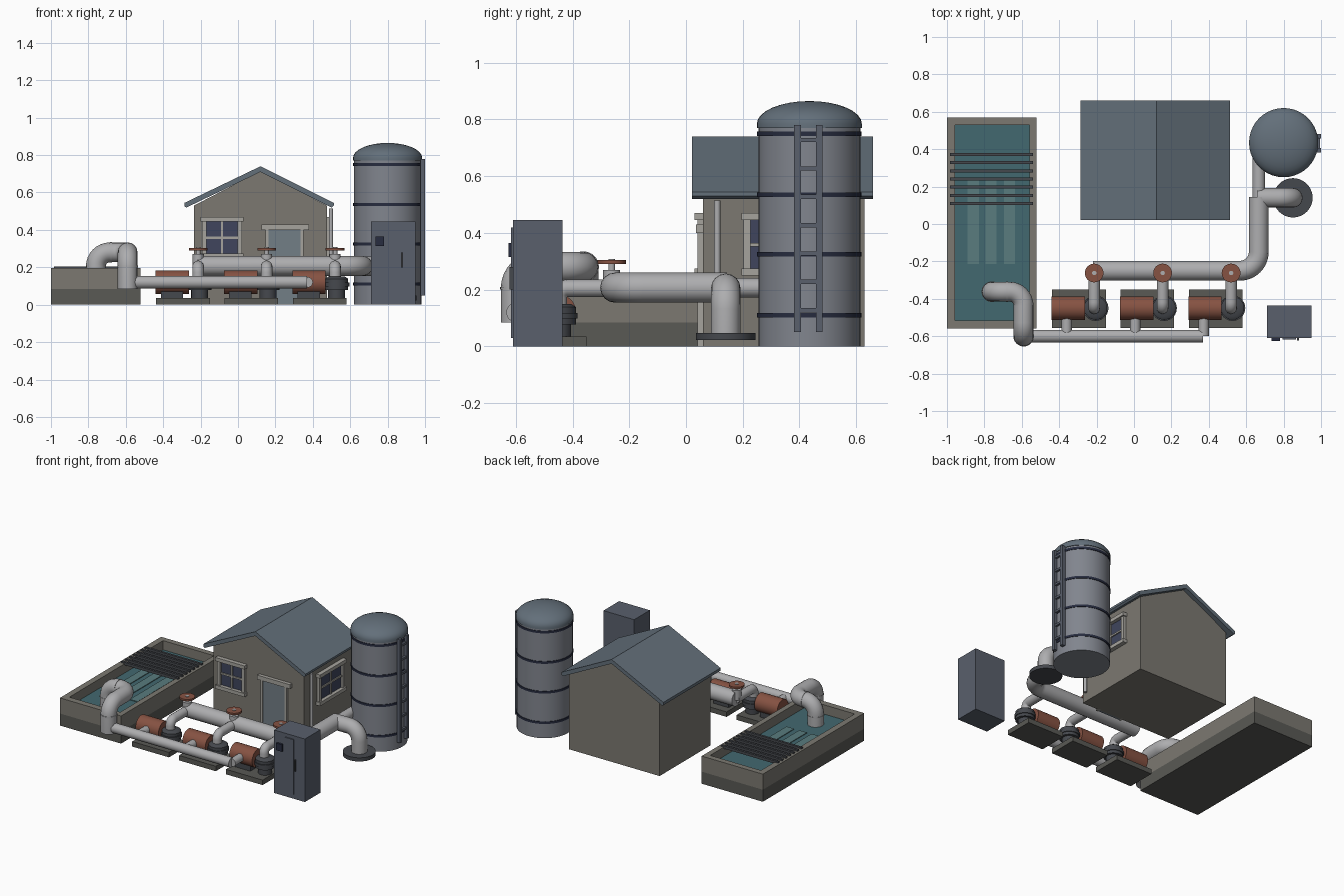
import bpy, bmesh, math
from mathutils import Vector

if "Cube" in bpy.data.objects:
    bpy.data.objects.remove(bpy.data.objects["Cube"])

def mat(name, c):
    m = bpy.data.materials.new(name)
    m.diffuse_color = (*c, 1)
    m.use_nodes = True
    m.node_tree.nodes["Principled BSDF"].inputs["Base Color"].default_value = m.diffuse_color
    return m

WALL = mat("wall", (.20, .19, .165)); STAIN = mat("stain", (.10, .10, .09))
ROOF = mat("roof", (.125, .16, .195)); PIPE = mat("pipe", (.42, .42, .43))
TANK = mat("tank_steel", (.22, .235, .27)); DARK = mat("dark", (.02, .025, .05))
COPPER = mat("copper", (.24, .085, .055)); WATER = mat("water", (.055, .14, .16))
STREAK = mat("streak", (.10, .20, .21)); TRIM = mat("trim", (.38, .37, .34))
GLASS = mat("glass", (.05, .06, .11)); BLUE = mat("cabinet", (.10, .115, .15))
DOOR = mat("door", (.17, .21, .24)); IRON = mat("iron", (.06, .065, .075))

def add(name, bm, m, smooth=False):
    bmesh.ops.recalc_face_normals(bm, faces=bm.faces)
    me = bpy.data.meshes.new(name)
    bm.to_mesh(me)
    bm.free()
    ob = bpy.data.objects.new(name, me)
    bpy.context.collection.objects.link(ob)
    me.materials.append(m)
    if smooth:
        shade(ob)
    return ob

def shade(ob):
    bpy.ops.object.select_all(action='DESELECT')
    ob.select_set(True)
    bpy.context.view_layer.objects.active = ob
    bpy.ops.object.shade_smooth_by_angle(angle=math.radians(40))

def box(name, x0, x1, y0, y1, z0, z1, m):
    bm = bmesh.new()
    bmesh.ops.create_cube(bm, size=1)
    for v in bm.verts:
        v.co = ((x0 + x1) / 2 + v.co.x * (x1 - x0), (y0 + y1) / 2 + v.co.y * (y1 - y0),
                (z0 + z1) / 2 + v.co.z * (z1 - z0))
    return add(name, bm, m)

def rod(name, a, b, r, m, n=32):
    a, b = Vector(a), Vector(b)
    bm = bmesh.new()
    bmesh.ops.create_cone(bm, cap_ends=True, segments=n, radius1=r, radius2=r, depth=(b - a).length)
    q = (b - a).to_track_quat('Z', 'Y')
    for v in bm.verts:
        v.co = q @ v.co + (a + b) / 2
    return add(name, bm, m, True)

def lathe(name, x, y, prof, m, n=40):
    bm = bmesh.new()
    vs = [bm.verts.new((x + r, y, z)) for r, z in prof]
    es = [bm.edges.new(p) for p in zip(vs, vs[1:])]
    bmesh.ops.spin(bm, geom=vs + es, cent=(x, y, 0), axis=(0, 0, 1), angle=math.tau, steps=n)
    bmesh.ops.remove_doubles(bm, verts=bm.verts, dist=1e-5)
    return add(name, bm, m, True)

def pipe(name, pts, r, bend=.08):
    # round pipe with filleted corners
    pts = [Vector(p) for p in pts]
    path = [pts[0]]
    for a, p, b in zip(pts, pts[1:], pts[2:]):
        u, w = (a - p).normalized(), (b - p).normalized()
        c = p + (u + w) * bend
        for i in range(9):
            t = math.pi / 2 * i / 8
            path.append(c - w * bend * math.cos(t) - u * bend * math.sin(t))
    path.append(pts[-1])
    cu = bpy.data.curves.new(name, 'CURVE')
    cu.dimensions = '3D'
    cu.bevel_depth, cu.bevel_resolution, cu.use_fill_caps = r, 6, True
    s = cu.splines.new('POLY')
    s.points.add(len(path) - 1)
    for q, co in zip(s.points, path):
        q.co = (*co, 1)
    ob = bpy.data.objects.new(name, cu)
    bpy.context.collection.objects.link(ob)
    cu.materials.append(PIPE)
    bpy.ops.object.select_all(action='DESELECT')
    ob.select_set(True)
    bpy.context.view_layer.objects.active = ob
    bpy.ops.object.convert(target='MESH')
    shade(bpy.context.object)

def extrude_y(name, prof, y0, y1, m):
    bm = bmesh.new()
    f = bm.faces.new([bm.verts.new((x, y0, z)) for x, z in prof])
    g = bmesh.ops.extrude_face_region(bm, geom=[f])['geom']
    bmesh.ops.translate(bm, vec=(0, y1 - y0, 0), verts=[v for v in g if isinstance(v, bmesh.types.BMVert)])
    return add(name, bm, m)

# Basin: stained lower walls, upper walls, water and screen bars
box("basin_floor", -.957, -.56, -.515, .53, 0, .05, STAIN)
for z0, z1, m, tag in ((0, .085, STAIN, "lower"), (.085, .195, WALL, "upper")):
    box(f"basin_{tag}_left", -1, -.957, -.56, .57, z0, z1, m)
    box(f"basin_{tag}_right", -.56, -.522, -.56, .57, z0, z1, m)
    box(f"basin_{tag}_front", -.957, -.56, -.56, -.515, z0, z1, m)
    box(f"basin_{tag}_back", -.957, -.56, .53, .57, z0, z1, m)
box("water", -.957, -.56, -.515, .53, .05, .13, WATER)
for i, x in enumerate((-.86, -.765, -.665)):
    box(f"water_streak_{i}", x - .03, x + .03, -.215, .235, .13, .135, STREAK)
for i in range(7):
    y = .11 + i * .0435
    box(f"screen_bar_{i}", -.985, -.54, y - .008, y + .008, .185, .205, IRON)

# Pump house
extrude_y("house_walls", [(-.235, 0), (.475, 0), (.475, .53), (.12, .715), (-.235, .53)], .06, .63, WALL)
extrude_y("roof", [(-.285, .525), (-.275, .52), (.12, .71), (.5, .52), (.512, .53), (.512, .545),
                   (.12, .74), (-.285, .545)], .022, .66, ROOF)
box("door_leaf", .16, .34, .045, .07, 0, .4, DOOR)
box("door_header", .125, .38, .035, .07, .4, .43, TRIM)
for x in (.147, .335):
    box("door_jamb", x, x + .015, .04, .07, 0, .4, TRIM)

def window(name, half, side):
    # u runs along the wall, d is the outward depth
    def part(tag, u0, u1, d, z0, z1, m):
        if side:
            box(f"{name}_{tag}", .465, .475 + d, .345 + u0, .345 + u1, z0, z1, m)
        else:
            box(f"{name}_{tag}", -.085 + u0, -.085 + u1, .06 - d, .07, z0, z1, m)
    part("glass", -half, half, .005, .265, .46, GLASS)
    for s in (-1, 1):
        part("frame", s * half - .012, s * half + .012, .02, .265, .46, TRIM)
    part("header", -half - .02, half + .02, .03, .445, .47, TRIM)
    part("sill", -half - .02, half + .02, .03, .25, .275, TRIM)
    part("mullion", -.006, .006, .013, .27, .45, TRIM)
    part("crossbar", -half, half, .013, .352, .364, TRIM)

window("front_window", .095, False)
window("side_window", .13, True)
rod("downspout", (.497, .11, .05), (.497, .11, .515), .011, PIPE, 16)

# Storage tank with domed lid, hoops and ladder
TX, TY = .80, .435
lathe("tank_body", TX, TY, [(0, 0), (.18, 0), (.18, .78), (0, .78)], TANK)
lathe("tank_dome", TX, TY, [(0, .77), (.185, .77)] +
      [(.185 * math.cos(t * math.pi / 16), .785 + .08 * math.sin(t * math.pi / 16)) for t in range(8)] +
      [(0, .865)], ROOF)
for i, z in enumerate((.11, .325, .535, .75)):
    rod(f"tank_hoop_{i}", (TX, TY, z - .008), (TX, TY, z + .008), .184, DARK, 40)
for y in (.393, .47):
    box("ladder_rail", .975, 1, y - .012, y + .012, .05, .78, BLUE)
for i in range(7):
    box(f"ladder_rung_{i}", .98, .995, .395, .468, .12 + i * .1, .135 + i * .1, BLUE)

# Main pipework
pipe("discharge_header", [(-.22, -.25, .207), (.667, -.25, .207), (.667, .145, .207)], .053, .1)
pipe("tank_feed", [(.667, .1, .207), (.667, .42, .207)], .034)
pipe("drain_elbow", [(.66, .14, .205), (.85, .14, .205), (.85, .14, .03)], .052, .075)
rod("drain_flange", (.85, .14, .022), (.85, .14, .048), .105, IRON, 40)
pipe("suction_manifold", [(-.59, -.6, .12), (.37, -.6, .12)], .034)
pipe("intake_pipe", [(-.76, -.362, .08), (-.76, -.362, .28), (-.59, -.362, .28),
                     (-.59, -.6, .28), (-.59, -.6, .085)], .053, .075)
for a, b in (((-.76, -.362, .19), (-.76, -.362, .2)), ((-.59, -.6, .2), (-.59, -.6, .21)),
             ((-.685, -.362, .28), (-.675, -.362, .28))):
    rod("pipe_joint", a, b, .055, PIPE)

# Three pump sets
for i in range(3):
    x = -.213 + .366 * i
    box(f"pump_pad_{i}", x - .225, x + .062, -.555, -.35, 0, .035, STAIN)
    box(f"motor_foot_{i}", x - .2, x - .08, -.49, -.41, .03, .08, IRON)
    rod(f"motor_{i}", (x - .228, -.45, .12), (x - .05, -.45, .12), .063, COPPER)
    lathe(f"pump_casing_{i}", x + .008, -.45, [(0, .03), (.045, .03), (.045, .078), (.062, .078), (.062, .098),
          (.068, .098), (.068, .118), (.062, .118), (.062, .138), (.045, .15), (0, .15)], IRON)
    pipe(f"riser_{i}", [(x, -.45, .13), (x, -.45, .205), (x, -.25, .205)], .031, .032)
    rod(f"valve_body_{i}", (x, -.262, .2), (x, -.262, .27), .03, PIPE, 24)
    rod(f"valve_stem_{i}", (x, -.262, .27), (x, -.262, .308), .012, PIPE, 16)
    rod(f"valve_wheel_{i}", (x, -.262, .291), (x, -.262, .304), .05, COPPER)
    rod(f"suction_stub_{i}", (x - .147, -.5, .12), (x - .147, -.6, .12), .028, PIPE)

# Control cabinet
box("cabinet", .71, .95, -.61, -.435, 0, .445, BLUE)
box("cabinet_door", .795, .865, -.617, -.605, .03, .42, BLUE)
box("cabinet_display", .735, .78, -.625, -.605, .315, .365, DARK)
box("cabinet_handle", .872, .882, -.622, -.605, .2, .28, IRON)
